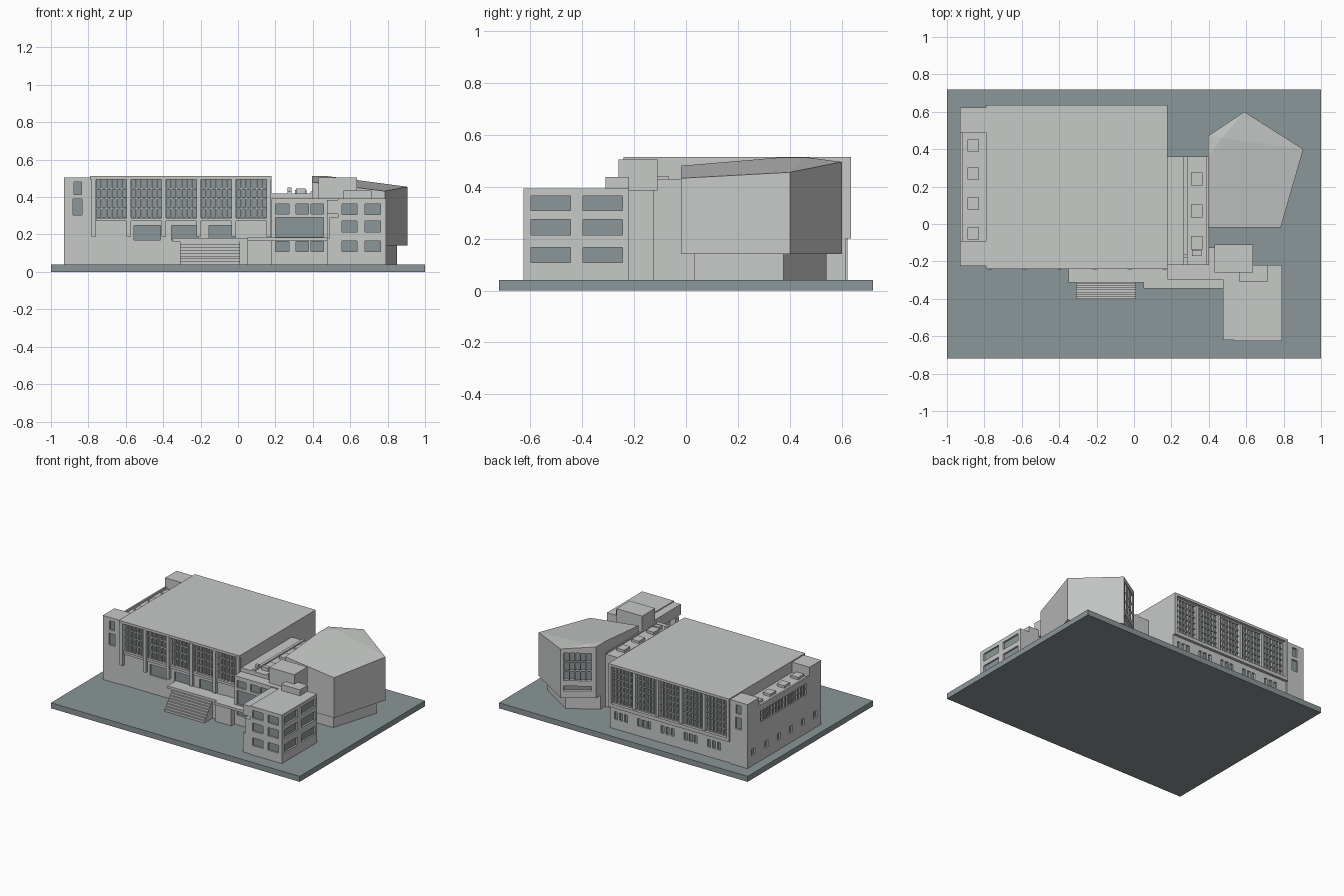
import bpy, bmesh, math
from mathutils import Matrix, Vector

if "Cube" in bpy.data.objects:
    bpy.data.objects.remove(bpy.data.objects["Cube"])


def material(name, rgb):
    m = bpy.data.materials.new(name)
    m.diffuse_color = (*rgb, 1)
    m.use_nodes = True
    m.node_tree.nodes["Principled BSDF"].inputs["Base Color"].default_value = m.diffuse_color
    return m


CONCRETE = material("pale concrete", (0.57, 0.585, 0.575))
SLATE = material("blue grey slate", (0.26, 0.305, 0.315))


def finish(name, bm, mat):
    bmesh.ops.recalc_face_normals(bm, faces=bm.faces)
    me = bpy.data.meshes.new(name)
    bm.to_mesh(me)
    bm.free()
    me.materials.append(mat)
    ob = bpy.data.objects.new(name, me)
    bpy.context.collection.objects.link(ob)
    return ob


def boxes(name, items, mat=CONCRETE, frame=Matrix()):
    """Boxes given as x0, x1, y0, y1, z0, z1 in a local frame."""
    bm = bmesh.new()
    for x0, x1, y0, y1, z0, z1 in items:
        m = Matrix.Translation(((x0 + x1) / 2, (y0 + y1) / 2, (z0 + z1) / 2))
        m = frame @ m @ Matrix.Diagonal((x1 - x0, y1 - y0, z1 - z0, 1))
        bmesh.ops.create_cube(bm, size=1, matrix=m)
    return finish(name, bm, mat)


def facade(x, y, angle):
    """Wall frame: local x runs along the wall, local -y points outward."""
    return Matrix.Translation((x, y, 0)) @ Matrix.Rotation(angle, 4, 'Z')


def windows(wall, name, frame, rects, cols=1, rows=1, depth=0.014, bar=0.006):
    """Cut window recesses (u0, u1, z0, z1), add panes and mullions."""
    cut = boxes(name + "_cutter", [(a, b, -0.03, depth, c, d) for a, b, c, d in rects], CONCRETE, frame)
    cut.hide_render = True
    cut.hide_viewport = True
    mod = wall.modifiers.new(name, 'BOOLEAN')
    mod.operation, mod.object, mod.solver = 'DIFFERENCE', cut, 'EXACT'
    boxes(name + "_glass", [(a, b, depth - 0.002, depth + 0.003, c, d) for a, b, c, d in rects], SLATE, frame)
    bars = []
    for a, b, c, d in rects:
        for i in range(1, cols):
            u = a + (b - a) * i / cols
            bars.append((u - bar / 2, u + bar / 2, 0.002, depth, c, d))
        for j in range(1, rows):
            v = c + (d - c) * j / rows
            bars.append((a, b, 0.004, depth, v - bar / 2, v + bar / 2))
    if bars:
        boxes(name + "_mullions", bars, CONCRETE, frame)


def row(start, step, n, width, z0, z1):
    return [(start + i * step, start + i * step + width, z0, z1) for i in range(n)]


def skylights(name, x, ys, w, d, z):
    boxes(name, [(x - w / 2, x + w / 2, y - d / 2, y + d / 2, z, z + 0.018) for y in ys])


G = 0.04
# Ground slab
boxes("ground_slab", [(-1, 1, -0.72, 0.72, 0, G)], SLATE)

# Main hall with roof slab
FRONT, BACK = facade(0, -0.22, 0), facade(0, 0.615, math.pi)
hall = boxes("main_hall", [(-0.79, 0.18, -0.22, 0.615, G, 0.50)])
boxes("hall_roof", [(-0.79, 0.18, -0.24, 0.635, 0.495, 0.513)])
bay = 0.187
windows(hall, "front_bays", FRONT, row(-0.757, bay, 5, 0.162, 0.29, 0.495), 6, 4, 0.016, 0.008)
windows(hall, "front_doors", FRONT, row(-0.555, 0.2, 3, 0.14, 0.17, 0.248))
boxes("front_pilasters", [(-0.783 + i * bay, -0.759 + i * bay, -0.242, -0.215, 0.19, 0.50) for i in range(6)])
boxes("front_sills", [(-0.757, 0.154, -0.234, -0.215, 0.272, 0.289)])

# Rear window wall in a projecting frame
windows(hall, "rear_bays", BACK, row(-0.155, bay, 5, 0.165, 0.23, 0.485), 6, 6, 0.016)
boxes("rear_pilasters", [(-0.178 + i * bay, -0.156 + i * bay, -0.01, 0.005, 0.22, 0.49) for i in range(1, 5)], CONCRETE, BACK)
boxes("rear_frame", [(-0.18, 0.79, -0.02, 0.005, 0.20, 0.225), (-0.18, -0.16, -0.02, 0.005, 0.225, 0.495),
                     (0.77, 0.79, -0.02, 0.005, 0.225, 0.495)], CONCRETE, BACK)
for k, off in enumerate((-0.145, -0.105, -0.065)):
    windows(hall, f"rear_low_{k}", BACK, row(off, bay, 5, 0.025, 0.11, 0.165))

# Left wing: low middle between two corner towers
wing = boxes("left_wing", [(-0.93, -0.789, -0.09, 0.49, G, 0.43)])
LEFT = facade(-0.93, 0, -math.pi / 2)
windows(wing, "left_strip", LEFT, row(-0.475, 0.036, 15, 0.024, 0.32, 0.40), 1, 2, 0.012, 0.005)
windows(wing, "left_low", LEFT, row(-0.42, 0.14, 4, 0.035, 0.11, 0.16))
boxes("left_parapet", [(-0.93, -0.918, -0.09, 0.49, 0.43, 0.443)])
skylights("left_skylights", -0.86, (0.42, 0.27, 0.11, -0.05), 0.06, 0.065, 0.43)
for name, y0, y1, fr, s in (("front", -0.225, -0.09, facade(0, -0.225, 0), 1),
                            ("rear", 0.49, 0.622, facade(0, 0.622, math.pi), -1)):
    tower = boxes(name + "_corner_tower", [(-0.93, -0.789, y0, y1, G, 0.505)])
    c = -0.857 * s
    windows(tower, name + "_tower_windows", fr,
            [(c - 0.024, c + 0.024, 0.305, 0.39), (c - 0.02, c + 0.02, 0.415, 0.48)])
    m = -(y0 + y1) / 2
    windows(tower, name + "_tower_side", LEFT, [(m - 0.02, m + 0.02, 0.11, 0.16)])

# Right wing with roof strip and skylights
boxes("right_wing", [(0.179, 0.40, -0.22, 0.362, G, 0.42), (0.265, 0.285, -0.22, 0.362, 0.42, 0.43),
                     (0.388, 0.40, -0.22, 0.362, 0.42, 0.43)])
skylights("right_skylights", 0.335, (0.24, 0.07, -0.10), 0.06, 0.07, 0.42)
boxes("roof_vents", [(0.265, 0.285, -0.18, -0.16, 0.42, 0.45), (0.31, 0.36, -0.17, -0.14, 0.42, 0.445)])

# Link block facing the terrace
link = boxes("link_block", [(0.179, 0.62, -0.297, -0.125, G, 0.392)])
LINK = facade(0, -0.297, 0)
for k, (z0, z1) in enumerate(((0.11, 0.163), (0.31, 0.362))):
    windows(link, f"link_row_{k}", LINK, [(0.2, 0.272, z0, z1), (0.31, 0.378, z0, z1), (0.39, 0.456, z0, z1)])
windows(link, "link_big_window", LINK, [(0.2, 0.456, 0.187, 0.29)])
boxes("roof_penthouse", [(0.43, 0.635, -0.26, -0.11, 0.385, 0.505)])
boxes("small_penthouse", [(0.565, 0.715, -0.31, -0.22, 0.385, 0.436)])

# Front annex with corner bay
annex = boxes("front_annex", [(0.535, 0.79, -0.625, -0.22, G, 0.392)])
for k, (z0, z1) in enumerate(((0.108, 0.165), (0.213, 0.273), (0.308, 0.364))):
    windows(annex, f"annex_front_{k}", facade(0, -0.625, 0), row(0.555, 0.125, 2, 0.082, z0, z1))
    windows(annex, f"annex_side_{k}", facade(0.79, 0, math.pi / 2), row(-0.597, 0.2, 2, 0.152, z0, z1))
boxes("annex_corner_bay", [(0.475, 0.536, -0.62, -0.29, G, 0.18), (0.475, 0.536, -0.40, -0.29, 0.18, 0.385),
                           (0.475, 0.536, -0.62, -0.40, 0.31, 0.385), (0.49, 0.536, -0.62, -0.58, 0.18, 0.29)])

# Terrace, landing and steps
boxes("terrace_slab", [(0.05, 0.48, -0.345, -0.29, 0.165, 0.183), (0.05, 0.18, -0.29, -0.215, G, 0.183),
                       (0.05, 0.18, -0.335, -0.29, G, 0.165)])
boxes("entrance_landing", [(-0.35, 0.05, -0.312, -0.215, 0.163, 0.181), (-0.31, 0.05, -0.305, -0.215, G, 0.163)])
n = 8
boxes("entrance_steps", [(-0.31, 0.01, -0.40 + i * 0.0115, -0.30, G + i * 0.0154, G + (i + 1) * 0.0154)
                         for i in range(n)])

# Auditorium: angular volume with a folded roof
bm = bmesh.new()
top = [bm.verts.new(p) for p in ((0.395, -0.02, 0.48), (0.785, -0.02, 0.432), (0.905, 0.40, 0.455),
                                 (0.59, 0.60, 0.495), (0.395, 0.47, 0.512), (0.395, 0.36, 0.512))]
low = [bm.verts.new((v.co.x, v.co.y, 0.14)) for v in top]
fold = bm.verts.new((0.47, 0.46, 0.513))
for i in range(6):
    j = (i + 1) % 6
    bm.faces.new((low[i], low[j], top[j], top[i]))
A, B, C, D, E, F = top
for f in ((A, B, C), (A, C, fold), (A, fold, F), (C, D, fold), (D, E, fold), (E, F, fold)):
    bm.faces.new(f)
bm.faces.new(low[::-1])
aud = finish("auditorium", bm, CONCRETE)
DIAG = facade(0.59, 0.60, math.atan2(-0.13, -0.195))
windows(aud, "auditorium_window", DIAG, [(0.022, 0.205, 0.265, 0.465)], 5, 3, 0.025, 0.007)
windows(aud, "auditorium_slot", DIAG, [(0.022, 0.205, 0.19, 0.225)], 1, 1, 0.025)

# Auditorium plinth
bm = bmesh.new()
base = bm.faces.new([bm.verts.new((x, y, G)) for x, y in
                     ((0.395, 0.03), (0.745, 0.03), (0.85, 0.375), (0.59, 0.54), (0.395, 0.42))])
ext = bmesh.ops.extrude_face_region(bm, geom=[base])
bmesh.ops.translate(bm, vec=Vector((0, 0, 0.102)),
                    verts=[g for g in ext["geom"] if isinstance(g, bmesh.types.BMVert)])
finish("auditorium_plinth", bm, CONCRETE)
